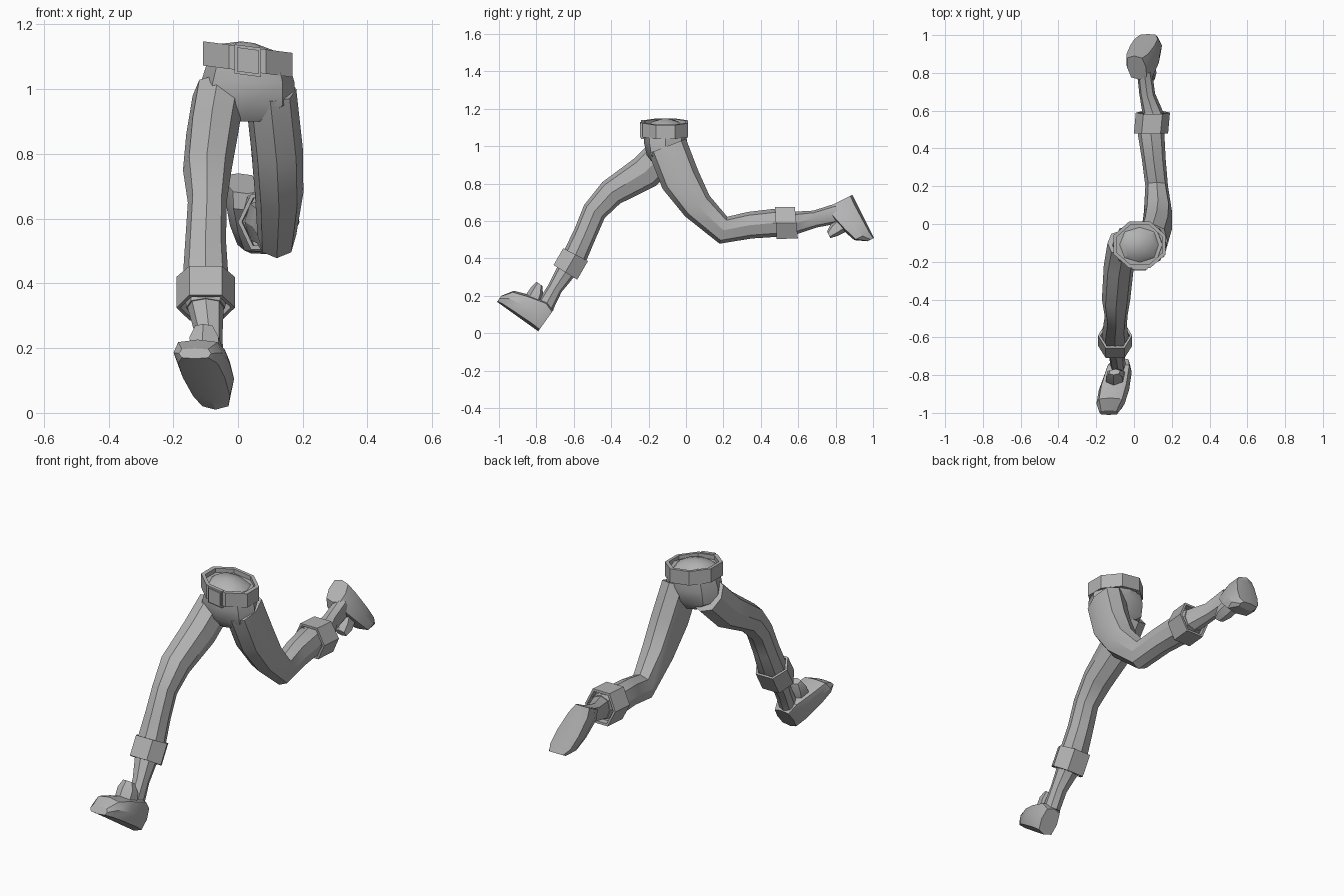
import bpy, bmesh, math
from mathutils import Vector

cube = bpy.data.objects.get("Cube")
if cube:
    bpy.data.objects.remove(cube, do_unlink=True)

# One plain colour for every part
shade = .45
grey = bpy.data.materials.new("plain grey")
grey.use_nodes = True
colour = (shade, shade, shade, 1)
grey.diffuse_color = colour
grey.node_tree.nodes["Principled BSDF"].inputs["Base Color"].default_value = colour

RIGHTWARD = Vector((1, 0, 0))
BELT_SLOPE = Vector((1, 0, -.13))


def soften(value, power):
    """Push a sine or cosine outward, so that a round section becomes boxier."""
    return math.copysign(abs(value) ** power, value)


def loft(name, rings, sides=8, power=.85, phase=0, side=RIGHTWARD):
    """Skin a closed form over rings, each a centre, an across vector and a half width."""
    bm = bmesh.new()
    angles = [phase + math.tau * i / sides for i in range(sides)]
    reach = max(soften(abs(math.cos(a)), power) for a in angles)
    loops = []
    for centre, across, width in rings:
        loops.append([
            bm.verts.new(centre
                         + across * (soften(math.cos(a), power) / reach)
                         + side * (width * soften(math.sin(a), power) / reach))
            for a in angles])
    for lower, upper in zip(loops, loops[1:]):
        for i in range(sides):
            bm.faces.new((lower[i - 1], lower[i], upper[i], upper[i - 1]))
    bm.faces.new(loops[0])
    bm.faces.new(loops[-1])
    bmesh.ops.recalc_face_normals(bm, faces=bm.faces)
    mesh = bpy.data.meshes.new(name)
    bm.to_mesh(mesh)
    bm.free()
    mesh.materials.append(grey)
    part = bpy.data.objects.new(name, mesh)
    bpy.context.collection.objects.link(part)
    bpy.ops.object.select_all(action='DESELECT')
    part.select_set(True)
    bpy.context.view_layer.objects.active = part
    bpy.ops.object.shade_smooth_by_angle(angle=math.radians(32))


def band(name, start, end, **options):
    """Thick collar whose two ends are recessed."""
    def lip(ring, other, depth):
        centre, across, width = ring
        return centre.lerp(other[0], depth), across * .86, width * .86
    loft(name, [lip(start, end, .3), lip(start, end, 0), start,
                end, lip(end, start, 0), lip(end, start, .3)], **options)


def limb_rings(joints, sizes, girth):
    """Place rings square to a path of joints, mitred at the bends."""
    points = [Vector(joint) for joint in joints]
    rings = []
    for i, (depth, width) in enumerate(sizes):
        before, here = points[max(i - 1, 0)], points[i]
        after = points[min(i + 1, len(points) - 1)]
        along = (here - before).normalized() + (after - here).normalized()
        across = along.cross(RIGHTWARD).normalized()
        rings.append((here, across * depth * girth, width))
    return rings


# Half depth and half width at hip, thigh, above knee, knee, calf,
# cuff top, cuff bottom, ankle and heel
LEG_SIZES = [(.1, .08), (.1, .08), (.08, .075), (.07, .06), (.067, .063),
             (.08, .08), (.08, .08), (.043, .042), (.05, .04)]
# Position from heel to toe, height above the sole and half width
SHOE_PROFILE = [(0, .14, .05), (.2, .16, .07), (.6, .13, .08), (.9, .1, .075), (1.05, .04, .05)]
# Position, height, half length and half width of the tongue
TONGUE_PROFILE = [(.46, .12, .05, .05), (.5, .17, .04, .05), (.55, .21, .02, .03)]


def build_leg(label, joints, heel, toe, girth, roll):
    rings = limb_rings(joints, LEG_SIZES, girth)
    cuff_top, cuff_end = rings[5], rings[6]

    def slimmer(ring, factor):
        return ring[0], ring[1] * factor, ring[2] * factor

    loft(label + "_trouser_leg", rings[:5] + [slimmer(cuff_top, .88), slimmer(cuff_end, .75)])
    band(label + "_cuff", cuff_top, cuff_end, sides=6, phase=math.pi / 6)
    loft(label + "_ankle", [slimmer(cuff_end, .7)] + rings[7:])

    # Shoe and tongue stand square to the line from heel to toe
    heel, toe = Vector(heel), Vector(toe)
    forward = toe - heel
    up = forward.cross(RIGHTWARD).normalized()
    up.x = roll
    loft(label + "_shoe", [
        (heel + forward * t + up * height / 2, up * height / 2, width)
        for t, height, width in SHOE_PROFILE], power=.6)
    loft(label + "_shoe_tongue", [
        (heel + forward * t + up * height, forward.normalized() * length, width)
        for t, height, length, width in TONGUE_PROFILE], sides=6)


# Right leg stretched forward, left leg kicked backward
build_leg("right",
          [(-.06, -.1, .98), (-.08, -.22, .86), (-.095, -.4, .75), (-.095, -.49, .65),
           (-.1, -.54, .53), (-.1, -.59, .42), (-.1, -.645, .325), (-.09, -.7, .24),
           (-.085, -.75, .15)],
          heel=(-.07, -.79, .01), toe=(-.13, -1, .16), girth=.93, roll=0)
build_leg("left",
          [(.1, -.1, 1), (.12, -.03, .82), (.127, .06, .68), (.12, .2, .55),
           (.105, .34, .577), (.09, .48, .59), (.1, .59, .59), (.07, .69, .61),
           (.055, .81, .64)],
          heel=(0, .89, .74), toe=(.07, 1, .52), girth=1.07, roll=.2)


def level(z, depth, width):
    """Horizontal ring around the waist."""
    return Vector((.03, -.11, z)), Vector((0, depth, 0)), width


# Hips, belt and closed waist
loft("hips", [level(1.1, .11, .12), level(1.02, .115, .145),
              level(.95, .1, .145), level(.9, .06, .06)])
band("belt", level(1.055, .122, .138), level(1.13, .122, .138),
     power=1, phase=math.pi / 8, side=BELT_SLOPE)
loft("waist_top", [level(1.1, .1, .115), level(1.13, .07, .08), level(1.145, .02, .02)],
     side=BELT_SLOPE)

# Square buckle with a raised face
for name, front, half in (("buckle", -.24, .045), ("buckle_face", -.246, .037)):
    loft(name, [(Vector((.03, y, 1.088)), Vector((0, 0, half)), half * .9)
                for y in (-.22, front)],
         sides=4, power=1, phase=math.pi / 4, side=BELT_SLOPE)
